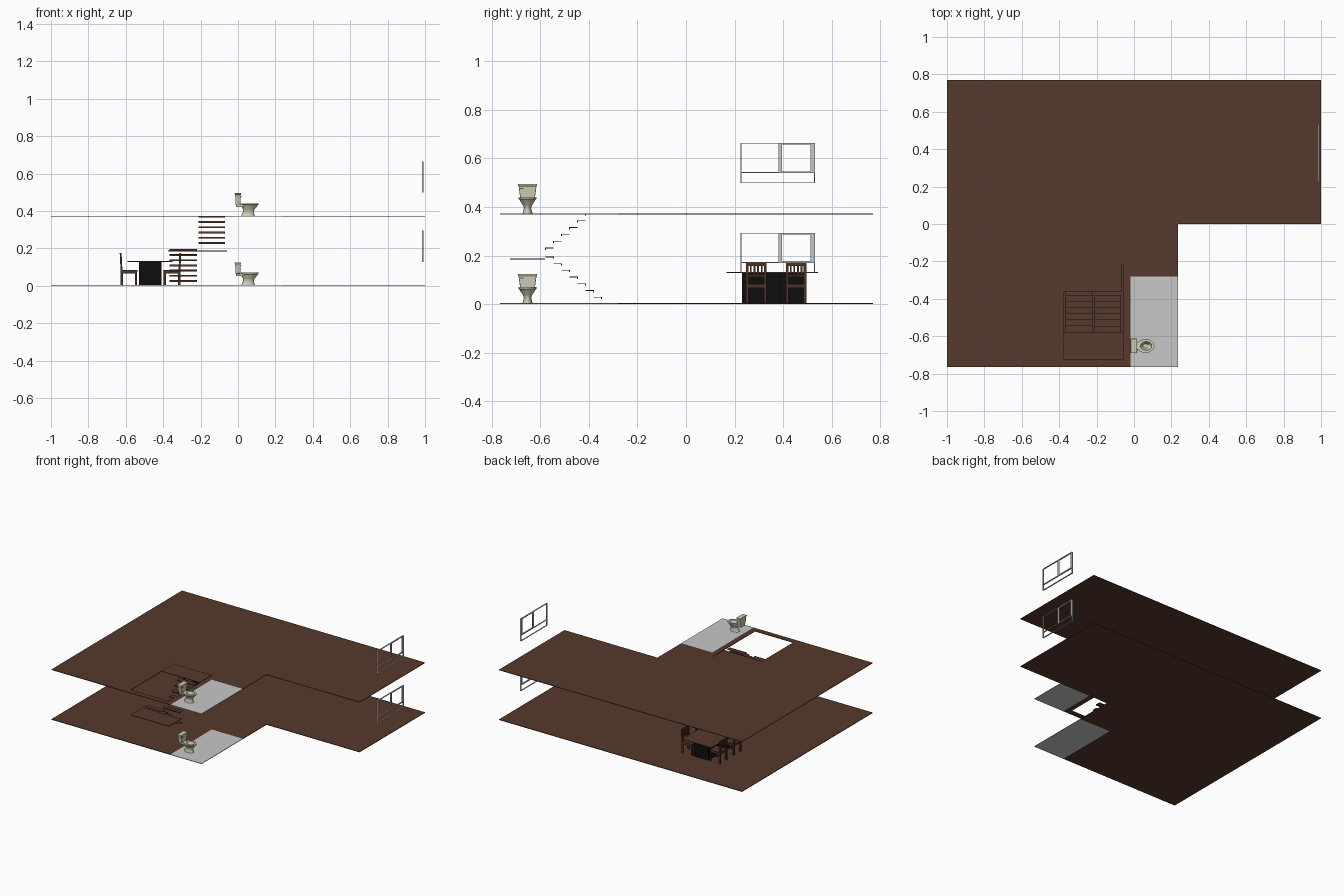
import bpy, bmesh, math
from mathutils import Vector

if "Cube" in bpy.data.objects:
    bpy.data.objects.remove(bpy.data.objects["Cube"])


def material(name, rgb):
    m = bpy.data.materials.new(name)
    m.diffuse_color = (*rgb, 1)
    m.use_nodes = True
    m.node_tree.nodes["Principled BSDF"].inputs["Base Color"].default_value = m.diffuse_color
    return m


WOOD = material("floor_wood", (0.092, 0.041, 0.025))
TILE = material("grey_tile", (0.58, 0.58, 0.58))
CHAIR = material("chair_wood", (0.080, 0.032, 0.018))
BLACK = material("black", (0.004, 0.004, 0.004))
CREAM = material("cream_ceramic", (0.60, 0.60, 0.45))
FRAME = material("window_grey", (0.55, 0.58, 0.60))
METAL = material("dark_metal", (0.10, 0.10, 0.09))

UP = 0.370      # storey height
T = 0.004       # floor thickness


def finish(name, bm, *mats):
    bmesh.ops.recalc_face_normals(bm, faces=bm.faces)
    me = bpy.data.meshes.new(name)
    bm.to_mesh(me)
    bm.free()
    ob = bpy.data.objects.new(name, me)
    for m in mats:
        me.materials.append(m)
    bpy.context.collection.objects.link(ob)
    return ob


def boxes(name, parts, mat, warp=None):
    """One object from boxes given as (x0, x1, y0, y1, z0, z1)."""
    bm = bmesh.new()
    for x0, x1, y0, y1, z0, z1 in parts:
        for v in bmesh.ops.create_cube(bm, size=1)["verts"]:
            v.co = Vector((x1 if v.co.x > 0 else x0,
                           y1 if v.co.y > 0 else y0,
                           z1 if v.co.z > 0 else z0))
            if warp:
                v.co = warp(v.co)
    return finish(name, bm, mat)


def loft(name, rings, mat, origin, n=24):
    """Ellipse rings (cx, rx, ry, z) skinned together, both ends capped."""
    bm = bmesh.new()
    loops = []
    for cx, rx, ry, z in rings:
        loops.append([bm.verts.new(origin + Vector((
            cx + rx * math.cos(2 * math.pi * i / n),
            ry * math.sin(2 * math.pi * i / n), z))) for i in range(n)])
    for a, b in zip(loops, loops[1:]):
        for i in range(n):
            j = (i + 1) % n
            bm.faces.new((a[i], a[j], b[j], b[i]))
    bm.faces.new(loops[0])
    bm.faces.new(loops[-1])
    ob = finish(name, bm, mat)
    bpy.context.view_layer.objects.active = ob
    ob.select_set(True)
    bpy.ops.object.shade_smooth_by_angle(angle=math.radians(40))
    ob.select_set(False)
    return ob


# L-shaped floors: wood with a tiled corner, upper one with a stair opening
def floor(name, z, opening):
    xs = [-1, -0.375, -0.06, -0.02, 0.235, 1]
    ys = [-0.765, -0.725, -0.28, -0.22, 0, 0.77]
    bm = bmesh.new()
    for x0, x1 in zip(xs, xs[1:]):
        for y0, y1 in zip(ys, ys[1:]):
            x, y = (x0 + x1) / 2, (y0 + y1) / 2
            if x > 0.235 and y < 0:
                continue
            if opening and -0.375 < x < -0.06 and -0.725 < y < -0.22:
                continue
            f = bm.faces.new([bm.verts.new((*p, z)) for p in
                              ((x0, y0), (x1, y0), (x1, y1), (x0, y1))])
            f.material_index = int(x > -0.02 and y < -0.28)
    bmesh.ops.remove_doubles(bm, verts=bm.verts, dist=1e-5)
    bmesh.ops.dissolve_limit(bm, angle_limit=0.01, verts=bm.verts,
                             edges=bm.edges, delimit={'MATERIAL'})
    ob = finish(name, bm, WOOD, TILE)
    # keep the top at z and thicken downward
    if ob.data.polygons[0].normal.z < 0:
        ob.data.flip_normals()
    mod = ob.modifiers.new("thickness", 'SOLIDIFY')
    mod.thickness = T
    mod.offset = -1


floor("lower_floor", T, False)
floor("upper_floor", UP + T, True)

# Staircase: two flights of treads with a nosing lip, and two landings
boxes("half_landing", [(-0.375, -0.06, -0.725, -0.58, 0.184, 0.188)], WOOD)
boxes("top_landing", [(-0.375, -0.064, -0.36, -0.22, 0.369, 0.373)], WOOD)


def tread(x0, x1, front, d, z):
    back = front + d * 0.035
    lip = front + d * 0.004
    return [(x0, x1, min(front, back), max(front, back), z - 0.003, z),
            (x0, x1, min(front, lip), max(front, lip), z - 0.009, z - 0.003)]


lower = [b for i in range(7)
         for b in tread(-0.365, -0.22, -0.346 - 0.033 * i, -1, 0.030 + 0.0277 * i)]
upper = [b for i in range(6)
         for b in tread(-0.21, -0.07, -0.580 + 0.033 * i, 1, 0.233 + 0.028 * i)]
boxes("lower_flight", lower, WOOD)
boxes("upper_flight", upper, WOOD)

# Dining table
boxes("table_top", [(-0.59, -0.35, 0.167, 0.543, 0.128, 0.133)], WOOD)
boxes("table_base", [(-0.53, -0.41, 0.23, 0.495, T, 0.128)], BLACK)


# Chairs: u runs from the back (0) to the front of the seat (0.09)
def chair(name, back_x, side, cy):
    w = 0.042
    parts = [(0.004, 0.09, -w, w, 0.074, 0.084),
             (0.006, 0.086, -w + 0.004, w - 0.004, 0.066, 0.074),
             (0.001, 0.008, -w, w, 0.158, 0.174),
             (0.001, 0.007, -w, w, 0.112, 0.120)]
    for s in (-1, 1):
        y0, y1 = sorted((s * w, s * (w - 0.011)))
        parts += [(0, 0.012, y0, y1, T, 0.084), (0, 0.010, y0, y1, 0.084, 0.174),
                  (0.078, 0.089, y0, y1, T, 0.074)]
    for k in range(4):
        y = -0.0225 + 0.015 * k
        parts.append((0.002, 0.006, y - 0.0035, y + 0.0035, 0.120, 0.158))

    def place(p):
        u = p.x - 0.05 * max(0, p.z - 0.084)
        return Vector((back_x + side * u, cy + p.y, p.z))
    boxes(name, parts, CHAIR, place)


for i, y in enumerate((0.289, 0.453)):
    chair(f"left_chair_{i + 1}", -0.628, 1, y)
    chair(f"right_chair_{i + 1}", -0.308, -1, y)


# Toilets
def toilet(tag, z):
    o = Vector((0, -0.652, z))
    loft(f"{tag}_toilet_bowl", [
        (0.054, 0.036, 0.021, 0), (0.054, 0.034, 0.019, 0.006),
        (0.056, 0.028, 0.015, 0.022), (0.058, 0.032, 0.020, 0.036),
        (0.060, 0.042, 0.030, 0.050), (0.062, 0.044, 0.033, 0.057),
        (0.062, 0.047, 0.037, 0.059), (0.062, 0.047, 0.037, 0.066),
        (0.065, 0.030, 0.023, 0.066), (0.065, 0.027, 0.020, 0.055),
        (0.062, 0.014, 0.011, 0.042)], CREAM, o)

    def put(p):
        return o + p

    def taper(p):
        k = 0.80 if p.z < 0.09 else 1
        return o + Vector((p.x * (0.9 if p.z < 0.09 else 1), p.y * k, p.z))
    tank = boxes(f"{tag}_toilet_tank", [(-0.015, 0.014, -0.037, 0.037, 0.060, 0.112)],
                 CREAM, taper)
    lid = boxes(f"{tag}_tank_lid", [(-0.018, 0.017, -0.039, 0.039, 0.112, 0.121)],
                CREAM, put)
    for ob in (tank, lid):
        b = ob.modifiers.new("rounding", 'BEVEL')
        b.width, b.segments = 0.003, 2
    boxes(f"{tag}_bowl_bridge", [(-0.012, 0.034, -0.022, 0.022, 0.048, 0.062)],
          CREAM, put)
    boxes(f"{tag}_flush_lever", [(0.014, 0.018, -0.031, -0.016, 0.101, 0.105)],
          METAL, put)


toilet("lower", T)
toilet("upper", UP + T)


# Windows: thin outer frame, transom and one heavier sash
def window(tag, z):
    def bar(y0, y1, z0, z1, x0=0.983, x1=0.993):
        return (x0, x1, y0, y1, z + z0, z + z1)
    boxes(f"{tag}_window_frame", [
        bar(0.225, 0.229, 0, 0.166), bar(0.527, 0.531, 0, 0.166),
        bar(0.229, 0.527, 0.163, 0.166), bar(0.229, 0.527, 0, 0.002),
        bar(0.229, 0.527, 0.042, 0.045)], FRAME)
    boxes(f"{tag}_window_sash", [
        bar(0.380, 0.394, 0.045, 0.163, 0.985, 0.991),
        bar(0.513, 0.527, 0.045, 0.163, 0.985, 0.991),
        bar(0.394, 0.513, 0.045, 0.049, 0.985, 0.991),
        bar(0.394, 0.513, 0.159, 0.163, 0.985, 0.991)], FRAME)


window("lower", 0.128)
window("upper", 0.498)
